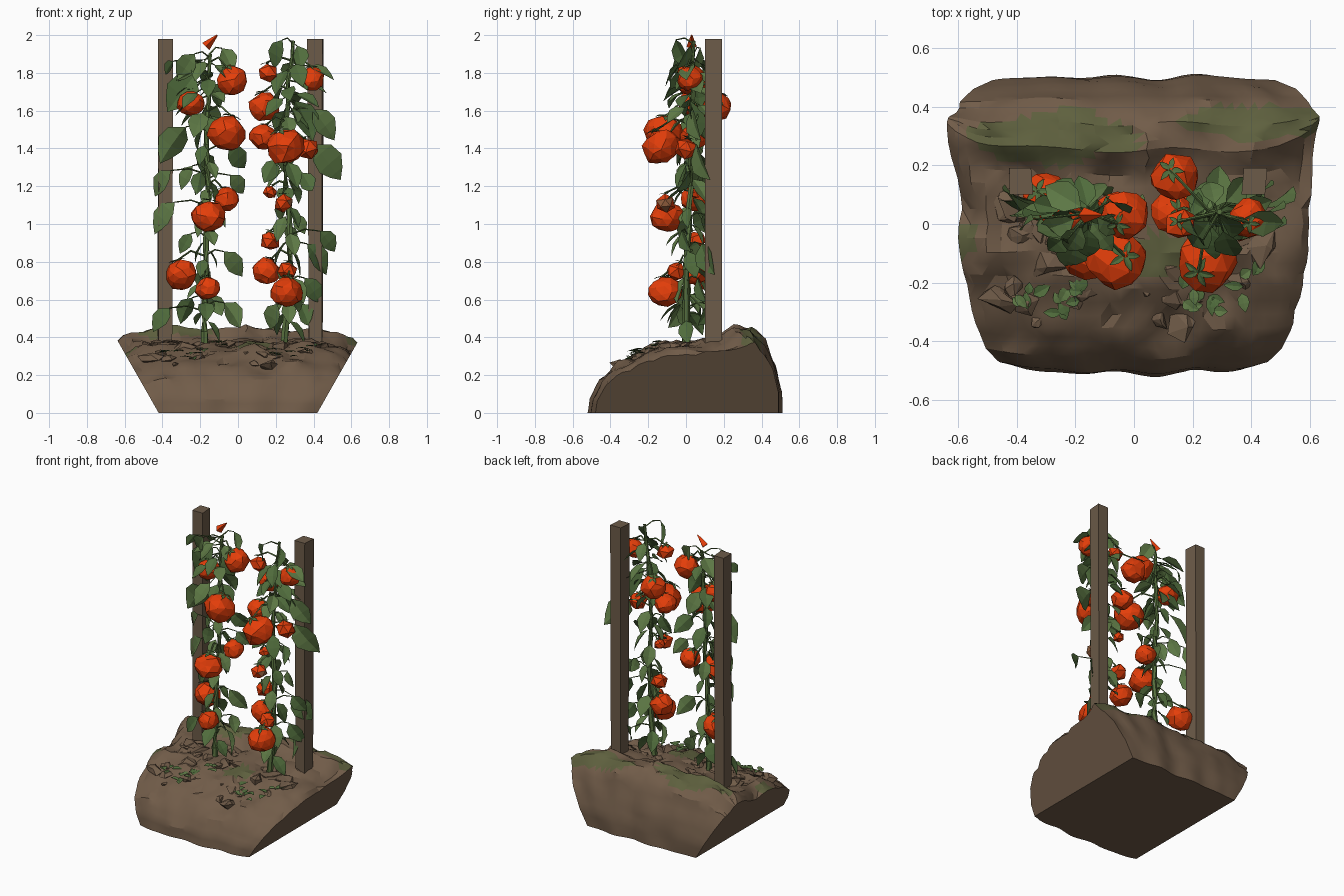
import bpy, bmesh, math, random
from mathutils import Vector, Matrix, noise

random.seed(7)
rnd = random.uniform
if "Cube" in bpy.data.objects:
    bpy.data.objects.remove(bpy.data.objects["Cube"])


def material(name, *rgb):
    m = bpy.data.materials.new(name)
    m.use_nodes = True
    m.diffuse_color = (*rgb, 1)
    bsdf = m.node_tree.nodes["Principled BSDF"]
    bsdf.inputs["Base Color"].default_value = (*rgb, 1)
    bsdf.inputs["Roughness"].default_value = 0.9
    return m


SOIL = material("soil brown", .165, .107, .066)
MOSS = material("moss green", .112, .117, .048)
WOOD = material("post wood", .15, .105, .066)
RED = material("ripe red", .78, .048, .003)
TAN = material("bruise tan", .3, .12, .05)
LEAF = material("leaf green", .108, .185, .058)
DARK = material("dark leaf green", .08, .15, .045)
STEM = material("stem green", .1, .17, .05)


def finish(bm, name, *mats, fix=True):
    if fix:
        bmesh.ops.recalc_face_normals(bm, faces=bm.faces[:])
    mesh = bpy.data.meshes.new(name)
    bm.to_mesh(mesh)
    bm.free()
    ob = bpy.data.objects.new(name, mesh)
    bpy.context.collection.objects.link(ob)
    for m in mats:
        mesh.materials.append(m)
    return ob


def tube(bm, points, r0, r1, sides=5):
    """Tapered tube through the points."""
    rings = []
    for i, p in enumerate(points):
        a, b = points[max(i - 1, 0)], points[min(i + 1, len(points) - 1)]
        turn = (b - a).to_track_quat('Z', 'Y')
        r = r0 + (r1 - r0) * i / (len(points) - 1)
        ring = []
        for k in range(sides):
            t = math.tau * k / sides
            ring.append(bm.verts.new(p + turn @ Vector((r * math.cos(t), r * math.sin(t), 0))))
        rings.append(ring)
    for a, b in zip(rings, rings[1:]):
        for k in range(sides):
            j = (k + 1) % sides
            bm.faces.new((a[k], a[j], b[j], b[k]))
    bm.faces.new(rings[0])
    bm.faces.new(rings[-1])


def leaf(bm, base, direction, facing, length, width, mat=0):
    """Pointed leaf folded along a drooping midrib, its upper side towards facing."""
    d = direction.normalized()
    side = d.cross(facing).normalized()
    up = side.cross(d)
    mid, left, right = [], [], []
    for t, w in ((0, 0), (.25, .42), (.55, .5), (.8, .28), (1, 0)):
        p = base + d * length * t - up * length * .25 * t * t
        mid.append(bm.verts.new(p))
        if w:
            lift = up * width * w * .3
            left.append(bm.verts.new(p + side * width * w + lift))
            right.append(bm.verts.new(p - side * width * w + lift))
    for edge, step in ((left, -1), (right, 1)):
        rim = [mid[0]] + edge + [mid[-1]]
        for i in range(4):
            corners = list(dict.fromkeys((mid[i], mid[i + 1], rim[i + 1], rim[i])))
            bm.faces.new(corners[::step]).material_index = mat


# Soil mound: a lengthwise profile swept across, with sloping flat side walls
PROFILE = [(-.51, 0), (-.5, .08), (-.45, .18), (-.36, .25), (-.22, .32), (-.1, .37), (.05, .37),
           (.17, .4), (.25, .45), (.34, .44), (.42, .37), (.47, .25), (.5, .12), (.5, 0)]


def ground(y):
    for (a, h), (b, k) in zip(PROFILE, PROFILE[1:]):
        if a <= y <= b and b > a:
            return h + (k - h) * (y - a) / (b - a)
    return 0


# Moss patches: centre and half size
PATCHES = [(-.28, .3, .27, .09), (.4, .34, .25, .07), (-.58, -.05, .06, .06), (.07, -.1, .1, .08)]


def mossy(c):
    wobble = noise.noise(Vector((c.x * 6, c.y * 9, 1))) * .9
    return c.z > .25 and c.y < .405 and any(
        ((c.x - x) / w) ** 2 + ((c.y - y) / h) ** 2 < 1 + wobble for x, y, w, h in PATCHES)


rows = []
for (a, h), (b, k) in zip(PROFILE, PROFILE[1:]):
    rows += [(a + (b - a) * t / 3, h + (k - h) * t / 3) for t in range(3)]
rows.append(PROFILE[-1])
bm = bmesh.new()
COLS = 30
grid = []
for y, z in rows:
    line = []
    for i in range(COLS + 1):
        u = 2 * i / COLS - 1
        bump = noise.noise(Vector((u * 4, y * 7, 3))) * .04 + noise.noise(Vector((u * 9, y * 14, 5))) * .02
        h = z * (1 - .15 * abs(u) ** 5) + (bump - .005) * min(1, z * 4)
        yy = y * (1 - (.06 if y < 0 else .02) * abs(u) ** 4)
        yy += .1 * math.exp(-((y - .24) / .1) ** 2) * abs(u) ** 5
        yy += noise.noise(Vector((u * 3, z * 6, 9))) * .018 * (1 - u ** 4)
        jitter = rnd(-.3, .3) / COLS if 0 < i < COLS else 0
        line.append(bm.verts.new(((u + jitter) * (.42 + .57 * h), yy, h)))
    grid.append(line)
for a, b in zip(grid, grid[1:]):
    for i in range(COLS):
        bm.faces.new((a[i], a[i + 1], b[i + 1], b[i]))
bmesh.ops.triangulate(bm, faces=bm.faces[:])
for f in bm.faces:
    f.material_index = int(mossy(f.calc_center_median()))
for i in (0, COLS):
    bm.faces.new([line[i] for line in grid])
bm.faces.new(grid[0] + grid[-1][::-1])
soil = finish(bm, "soil_mound", SOIL, MOSS)
bpy.context.view_layer.objects.active = soil
soil.select_set(True)
bpy.ops.object.shade_smooth_by_angle(angle=math.radians(25))
soil.select_set(False)

# Clods and shards bedded in the soil
bm = bmesh.new()
for _ in range(40):
    x, y, s = rnd(-.47, .47), rnd(-.34, .12), rnd(.03, .085)
    place = Matrix.LocRotScale(Vector((x, y, ground(y) - s * .22)),
                               Matrix.Rotation(rnd(0, 6), 3, 'Z').to_quaternion(),
                               Vector((s, s * .7, s * .4)))
    made = bmesh.ops.create_icosphere(bm, subdivisions=1, radius=1, matrix=place)
    for v in made["verts"]:
        v.co += Vector((rnd(-1, 1), rnd(-1, 1), rnd(-.4, .4))) * s * .3
finish(bm, "soil_clods", SOIL)

# Low weeds
bm = bmesh.new()
for cx, cy in ((-.38, -.25), (-.26, -.29), (-.19, -.25), (.17, -.25), (.26, -.28), (.39, -.2), (-.08, -.14)):
    for _ in range(5):
        x, y = cx + rnd(-.04, .04), cy + rnd(-.04, .04)
        a = rnd(0, math.tau)
        leaf(bm, Vector((x, y, ground(y) + .015)), Vector((math.cos(a), math.sin(a), .3)),
             Vector((0, 0, 1)), rnd(.04, .07), rnd(.03, .045), random.randint(0, 1))
finish(bm, "ground_weeds", LEAF, DARK, fix=False)

# Wooden posts
for name, x in (("right_post", -.387), ("left_post", .41)):
    bm = bmesh.new()
    bmesh.ops.create_cube(bm, size=1, matrix=Matrix.LocRotScale(
        Vector((x, .145, 1.14)), None, Vector((.08, .09, 1.68))))
    for v in bm.verts:
        v.co.x += rnd(-.004, .004)
        if v.co.z < 1:
            v.co.x += (x - v.co.x) * .1
    finish(bm, name, WOOD)

# Main stems
STEMS = {"right": ((-.17, 0, .32), (-.175, 0, .7), (-.16, .01, 1.1), (-.17, .02, 1.5), (-.15, .04, 1.9)),
         "left": ((.24, 0, .32), (.28, 0, .75), (.26, .02, 1.15), (.25, .03, 1.55), (.29, .04, 1.97))}


def stem_point(side, z):
    pts = [Vector(p) for p in STEMS[side]]
    for a, b in zip(pts, pts[1:]):
        if z <= b.z:
            return a.lerp(b, max(0, (z - a.z) / (b.z - a.z)))
    return pts[-1]


def side_of(x):
    return "left" if x > .06 else "right"


stems = {s: bmesh.new() for s in STEMS}
for s in STEMS:
    tube(stems[s], [stem_point(s, .32 + .11 * i) + Vector((rnd(-.008, .008), rnd(-.008, .008), 0))
                    for i in range(16)], .021, .01, 6)

# Fruit: x, y, z, radius, each with a leafy cap and a stalk
FRUIT = [(-.03, .03, 1.76, .08), (.16, .0, 1.8, .055), (.39, .02, 1.77, .065), (-.25, .03, 1.64, .07),
         (.14, .16, 1.62, .08), (-.06, -.12, 1.48, .097), (.13, .04, 1.46, .07), (.25, -.13, 1.41, .097),
         (.37, 0, 1.4, .06), (-.06, .04, 1.13, .067), (-.16, -.1, 1.04, .087), (.17, .05, 1.17, .037),
         (.24, -.11, 1.11, .053), (.17, .05, .91, .056), (.15, .05, .75, .073), (.26, -.05, .75, .055),
         (.26, -.11, .64, .085), (-.3, .09, .73, .083), (-.16, -.1, .66, .065)]
fruit, caps = bmesh.new(), bmesh.new()
for x, y, z, r in FRUIT:
    tilt = Matrix.Rotation(rnd(-.4, .4), 3, 'X') @ Matrix.Rotation(rnd(-.4, .4), 3, 'Y')
    place = Matrix.LocRotScale(Vector((x, y, z)), tilt.to_quaternion(), Vector((r, r, r * .92)))
    made = bmesh.ops.create_icosphere(fruit, subdivisions=2 if r > .06 else 1, radius=1.04, matrix=place)
    for v in made["verts"]:
        v.co += Vector((rnd(-1, 1), rnd(-1, 1), rnd(-1, 1))) * r * .09
    axis = tilt @ Vector((0, 0, 1))
    top = Vector((x, y, z)) + axis * r * .98
    for k in range(5):
        a = math.tau * k / 5 + rnd(-.3, .3)
        leaf(caps, top, tilt @ Vector((math.cos(a), math.sin(a), rnd(0, .3))), axis, r * .6, r * .25)
    s = side_of(x)
    start = stem_point(s, z + r * 1.2)
    tube(stems[s], [start, (start + top) / 2 + Vector((0, 0, r * .5)), top], .006, .005, 4)
# Pointed red tip above the right plant
tube(fruit, [Vector((-.17, .03, 1.94)), Vector((-.11, .03, 2))], .027, .004, 4)
# Bruised side of one fruit
fruit.normal_update()
for f in fruit.faces:
    gap = f.calc_center_median() - Vector((.24, -.11, 1.11))
    f.material_index = int(gap.length < .07 and abs(f.normal.x) > .55 and gap.x > 0)
finish(fruit, "fruit", RED, TAN)
finish(caps, "fruit_caps", DARK, fix=False)

# Leaves: centre x, z and length; each hangs outward from its stem
LEAVES = [(-.28, 1.83, .18), (-.3, 1.7, .24), (-.35, 1.43, .23), (-.41, 1.22, .17), (-.4, 1.04, .2),
          (-.28, 1.25, .14), (-.21, 1.22, .12), (-.28, .9, .12), (-.02, .79, .17), (-.28, .55, .15),
          (-.41, .5, .15), (-.02, .52, .17), (-.11, .57, .12), (-.37, 1.83, .09), (-.05, 1.87, .14),
          (0, 1.35, .16), (0, 1.21, .13), (.2, 1.9, .17), (.33, 1.88, .14), (.36, 1.56, .23),
          (.46, 1.53, .2), (.48, 1.33, .24), (.37, 1.22, .13), (.17, 1.28, .14), (.33, 1, .11),
          (.43, .82, .2), (.48, .91, .14), (.4, .65, .16), (.36, .52, .14), (.18, .51, .15)]
leaves = {s: bmesh.new() for s in STEMS}
for x, z, length in LEAVES:
    s = side_of(x)
    out = x - stem_point(s, z).x
    d = Vector((max(-.6, min(.6, out * 4)), rnd(-.3, .3), -.7)).normalized()
    base = Vector((x, rnd(-.05, .12), z)) - d * length * .5
    face = Vector((rnd(-.5, .5), random.choice((-1, -1, 1)), .8))
    leaf(leaves[s], base, d, face, length, length * rnd(.6, .75), random.randint(0, 1))
    start = stem_point(s, base.z - .02)
    tube(stems[s], [start, (start + base) / 2 + Vector((0, 0, .02)), base], .005, .003, 4)

# Filler leaves growing from the stems, then a crown spreading to the outer side
for s, outer in (("right", -1), ("left", 1)):
    for i in range(24):
        z, a = .5 + .047 * i, i * 2.4
        d = Vector((math.cos(a) * .7, math.sin(a), rnd(-1.2, -.4)))
        size = rnd(.1, .16)
        leaf(leaves[s], stem_point(s, z) + d * .02, d, Vector((0, -.3, 1)), size, size * .6,
             random.randint(0, 1))
    for i in range(16):
        z, a = 1.6 + .02 * i, i * 2.4
        d = Vector((math.cos(a) + outer * .45, math.sin(a) * .9 - .1, rnd(-.9, -.1)))
        size = rnd(.12, .17)
        base = stem_point(s, z) + d * rnd(.01, .07)
        leaf(leaves[s], base, d, Vector((rnd(-.4, .4), rnd(-.6, .3), 1)), size, size * .65,
             random.randint(0, 1))
        tube(stems[s], [stem_point(s, z), base], .005, .003, 4)
    finish(stems[s], s + "_stem", STEM)
    finish(leaves[s], s + "_leaves", LEAF, DARK, fix=False)
